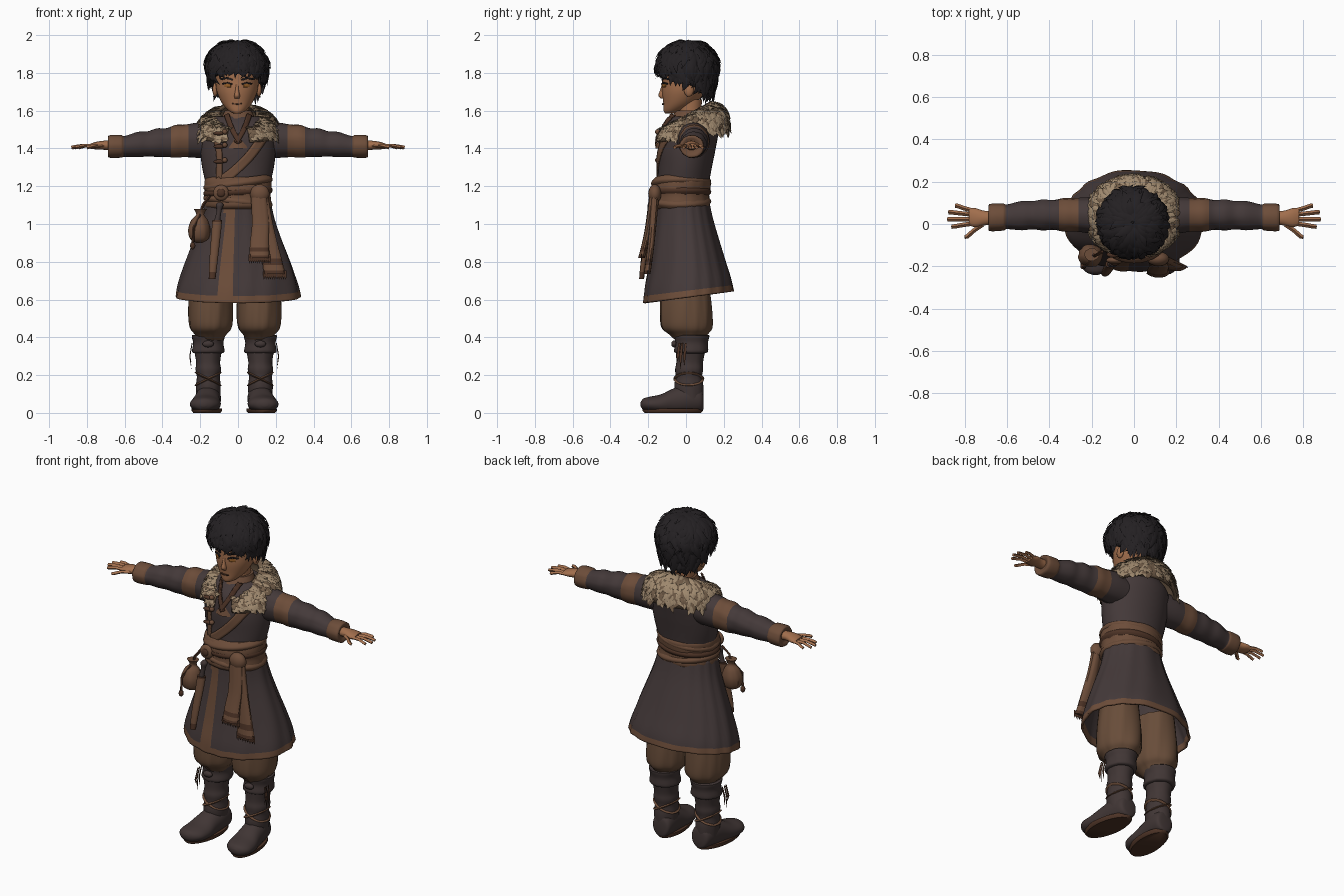
import bpy, bmesh, random
from math import sin, cos, pi, sqrt, atan2, radians
from mathutils import Vector, Matrix

random.seed(7)
if "Cube" in bpy.data.objects:
    bpy.data.objects.remove(bpy.data.objects["Cube"])


def material(name, *rgb):
    m = bpy.data.materials.new(name)
    m.use_nodes = True
    color = [(c / 255) ** 2.2 for c in rgb] + [1]
    m.diffuse_color = color
    shader = next(n for n in m.node_tree.nodes if n.type == 'BSDF_PRINCIPLED')
    shader.inputs["Base Color"].default_value = color
    shader.inputs["Roughness"].default_value = 0.9
    return m


COAT = material("charcoal cloth", 70, 60, 60)
TRIM = material("brown trim", 108, 78, 60)
LEATHER = material("dark leather", 78, 54, 42)
FUR = material("pale fur", 158, 136, 110)
FUR_DARK = material("shaded fur", 112, 92, 73)
HAIR = material("black hair", 40, 37, 39)
SKIN = material("skin", 160, 110, 78)
BOOT = material("boot hide", 67, 57, 56)
PANTS = material("pants cloth", 104, 78, 60)
AMBER = material("amber eyes", 150, 96, 45)


def build(name, verts, faces, mats, idx=None, thick=0, angle=50):
    me = bpy.data.meshes.new(name)
    me.from_pydata(verts, [], faces)
    for m in mats:
        me.materials.append(m)
    if idx:
        me.polygons.foreach_set("material_index", idx)
    bm = bmesh.new()
    bm.from_mesh(me)
    bmesh.ops.recalc_face_normals(bm, faces=bm.faces)
    bm.to_mesh(me)
    bm.free()
    ob = bpy.data.objects.new(name, me)
    bpy.context.collection.objects.link(ob)
    bpy.ops.object.select_all(action='DESELECT')
    ob.select_set(True)
    bpy.context.view_layer.objects.active = ob
    bpy.ops.object.shade_smooth_by_angle(angle=radians(angle))
    if thick:
        mod = ob.modifiers.new("thickness", 'SOLIDIFY')
        mod.thickness = thick
        mod.offset = 0
    return ob


def smooth_path(pts, sub):
    out = []
    for i in range(len(pts) - 1):
        a, b, c, d = (pts[max(0, min(len(pts) - 1, i + k))] for k in (-1, 0, 1, 2))
        for j in range(sub):
            t = j / sub
            out.append([q + t * (r - p) / 2 + t * t * (2 * p - 5 * q + 4 * r - s) / 2
                        + t ** 3 * (3 * q - p - 3 * r + s) / 2 for p, q, r, s in zip(a, b, c, d)])
    return out + [list(pts[-1])]


# Rings are (position, centre, centre, radius, radius) along the chosen axis.
def loft(name, rings, mats, axis='z', n=28, sub=4, folds=0, amp=0, rule=None, warp=None, thick=0):
    rs, verts, faces, idx = smooth_path(rings, sub), [], [], []
    place = {'z': lambda s, p, q: (p, q, s), 'x': lambda s, p, q: (s, p, q), 'y': lambda s, p, q: (p, s, q)}[axis]
    for i, (s, c, d, r, e) in enumerate(rs):
        for k in range(n):
            a = 2 * pi * k / n
            f = 1 + amp * cos(folds * a + 2 * sin(3 * a) + i * 0.2)
            v = Vector(place(s, c + r * f * sin(a), d - e * f * cos(a)))
            verts.append(warp(v) if warp else v)
    for i in range(len(rs) - 1):
        for k in range(n):
            face = [i * n + k, i * n + (k + 1) % n, (i + 1) * n + (k + 1) % n, (i + 1) * n + k]
            faces.append(face)
            mid = sum((verts[j] for j in face), Vector()) / 4
            idx.append(rule(mid, (i + 0.5) / (len(rs) - 1)) if rule else 0)
    if not thick:
        faces += [list(range(n)), list(range(len(verts) - n, len(verts)))]
        idx += [idx[0], idx[-1]]
    return build(name, verts, faces, mats, idx, thick)


def ball(name, loc, scale, mat):
    bm = bmesh.new()
    bmesh.ops.create_uvsphere(bm, u_segments=16, v_segments=10, radius=1,
                              matrix=Matrix.Translation(loc) @ Matrix.Diagonal((*scale, 1)))
    verts, faces = [v.co.copy() for v in bm.verts], [[v.index for v in f.verts] for f in bm.faces]
    bm.free()
    return build(name, verts, faces, [mat])


# Tapered strands share one mesh; each is (points, width, outward normal, material index).
def strands(name, items, mats, flat=0.4, taper=True):
    verts, faces, idx = [], [], []
    for pts, width, normal, m in items:
        pts, base = [Vector(p) for p in pts], len(verts)
        for i, p in enumerate(pts):
            t = i / (len(pts) - 1)
            w = width * (sin(pi * (0.25 + 0.74 * t)) if taper else 1) / 2
            along = (pts[min(i + 1, len(pts) - 1)] - pts[max(i - 1, 0)]).normalized()
            side = along.cross(Vector(normal)).normalized()
            up = side.cross(along) * flat
            verts += [p + side * w, p + up * w, p - side * w, p - up * w]
        rows = [[base + i * 4 + k for k in range(4)] for i in range(len(pts))]
        new = [[r[k], r[(k + 1) % 4], q[(k + 1) % 4], q[k]] for r, q in zip(rows, rows[1:]) for k in range(4)]
        new += [rows[0], rows[-1]]
        faces += new
        idx += [m] * len(new)
    return build(name, verts, faces, mats, idx, angle=60)


# Thin strip following (x, z) points on the front of a lofted shell.
def plate(name, path, width, shell, mat, lift=0.005):
    rs, verts = smooth_path(shell, 6), []
    pts = smooth_path(path, 8)
    for i, (x, z) in enumerate(pts):
        a, b = pts[max(i - 1, 0)], pts[min(i + 1, len(pts) - 1)]
        d = Vector((b[0] - a[0], b[1] - a[1])).normalized()
        for k in (-1, -0.5, 0, 0.5, 1):
            px, pz = x - d.y * width * k / 2, z + d.x * width * k / 2
            _, cx, cy, rx, ry = min(rs, key=lambda r: abs(r[0] - pz))
            verts.append((px, cy - lift - ry * sqrt(max(0, 1 - ((px - cx) / rx) ** 2)), pz))
    faces = [[i * 5 + k, i * 5 + k + 1, i * 5 + k + 6, i * 5 + k + 5] for i in range(len(pts) - 1) for k in range(4)]
    return build(name, verts, faces, [mat], thick=0.008)


# Coat body, skirt with trimmed hem, and belt
torso = [(1.08, 0, -.02, .165, .13), (1.2, 0, -.015, .17, .135), (1.3, 0, -.005, .19, .142),
         (1.4, 0, .005, .2, .152), (1.5, 0, .02, .19, .15), (1.57, 0, .03, .12, .1)]
loft("coat_body", torso, [COAT], n=40)


def skirt_rule(mid, t):
    angle = atan2(mid.x, -mid.y)
    return int(t > 0.86 or -0.44 < angle < -0.08)


loft("coat_skirt", [(1.12, 0, -.02, .165, .135), (1.0, 0, -.01, .195, .152), (.8, 0, .005, .27, .195),
                    (.68, 0, .012, .31, .225), (.61, 0, .015, .325, .235)], [COAT, TRIM], n=72, sub=5,
     folds=14, amp=.014, rule=skirt_rule, thick=.012,
     warp=lambda v: Vector((v.x, v.y, v.z + .26 * v.y * (1.12 - v.z))))
loft("waist_sash", [(1.08, 0, -.025, .165, .14), (1.1, 0, -.027, .176, .155), (1.15, 0, -.027, .172, .15),
                    (1.19, 0, -.027, .178, .155), (1.23, 0, -.02, .178, .15), (1.25, 0, -.02, .165, .135)],
     [TRIM], n=40, folds=9, amp=.012)
for z, tilt in ((1.215, .12), (1.12, -.1), (1.17, .05)):
    loft("sash_wrap", [(z - .028, 0, -.026, .165, .14), (z, 0, -.026, .184, .16), (z + .028, 0, -.026, .165, .14)],
         [LEATHER if tilt == .05 else TRIM], n=40, warp=lambda v: Vector((v.x, v.y, v.z + tilt * v.x)))
ball("belt_buckle", (-.09, -.172, 1.165), (.042, .018, .042), TRIM)
ball("buckle_boss", (-.09, -.186, 1.165), (.022, .01, .022), LEATHER)
ball("sash_knot", (.115, -.165, 1.16), (.052, .035, .05), TRIM)

# Crossed lapel, inner scarf and toggles
plate("lapel_trim", [(.16, 1.5), (.07, 1.37), (-.02, 1.28), (-.1, 1.22)], .05, torso, TRIM)
plate("chest_edge", [(-.13, 1.5), (-.1, 1.38), (-.1, 1.24)], .03, torso, TRIM)
loft("inner_scarf", [(1.4, 0, -.035, .1, .125), (1.5, 0, -.015, .1, .11), (1.56, 0, .01, .088, .09),
                     (1.6, 0, .02, .072, .075)], [TRIM], folds=5, amp=.02)
scarf = [(1.4, 0, -.035, .1, .125), (1.5, 0, -.015, .1, .11), (1.6, 0, .01, .08, .085)]
for s in (-1, 1):
    plate("scarf_fold", [(s * .06, 1.58), (s * .03, 1.5), (-s * .01, 1.43)], .025, scarf, LEATHER, .01)
for z in (1.33, 1.41, 1.48):
    ball("toggle", (-.1, -.145, z), (.03, .014, .011), LEATHER)
    ball("toggle_knot", (-.07, -.15, z + .008), (.014, .014, .014), TRIM)

# Sleeves, hands, trousers and boots, on both sides
for s, side in ((1, "left"), (-1, "right")):
    sleeve = [(s * .1, .03, 1.44, .09, .09), (s * .2, .04, 1.445, .085, .094), (s * .28, .043, 1.44, .079, .086),
              (s * .33, .043, 1.437, .081, .086), (s * .38, .043, 1.43, .072, .075), (s * .43, .043, 1.43, .074, .075),
              (s * .48, .042, 1.424, .066, .066), (s * .53, .04, 1.422, .068, .067), (s * .6, .034, 1.412, .057, .055),
              (s * .62, .032, 1.412, .063, .06), (s * .685, .03, 1.41, .063, .058), (s * .68, .03, 1.41, .035, .03)]
    loft(side + "_sleeve", sleeve, [COAT, TRIM], 'x', folds=5, amp=.025,
         rule=lambda c, t: int(.27 < abs(c.x) < .36 or abs(c.x) > .605))
    loft(side + "_palm", [(s * .66, .03, 1.415, .03, .026), (s * .71, .028, 1.417, .035, .024),
                          (s * .75, .03, 1.415, .045, .02), (s * .78, .034, 1.412, .04, .014)], [SKIN], 'x', n=16)
    fingers = []
    for y, tx, ty in ((.064, .845, .086), (.045, .877, .056), (.022, .882, .022), (.002, .862, -.012), (-.002, .8, -.06)):
        bx = .765 if tx > .81 else .715
        fingers.append(([(s * bx, y, 1.412), (s * (bx + tx) / 2, (y + ty) / 2, 1.415),
                         (s * (tx - .01), ty, 1.407), (s * tx, ty, 1.404)], .021, (0, 0, 1), 0))
    strands(side + "_fingers", fingers, [SKIN], .9, taper=False)
    cx = s * .128 - .017
    loft(side + "_trouser", [(.74, cx, 0, .1, .12), (.62, cx, 0, .113, .133), (.52, cx, .002, .117, .138),
                             (.45, cx, .005, .11, .132), (.415, cx, .012, .085, .1), (.38, cx, .02, .06, .07)],
         [PANTS], n=40, folds=9, amp=.03)
    cx = s * .138 - .02
    loft(side + "_boot_shaft", [(.07, cx, .02, .062, .07), (.14, cx, .015, .066, .076), (.19, cx, .015, .061, .07),
                                (.23, cx, .017, .067, .075), (.27, cx, .02, .063, .072), (.34, cx, .025, .075, .08)],
         [BOOT], folds=4, amp=.02)
    loft(side + "_boot_cuff", [(.315, cx, .028, .07, .07), (.325, cx, .028, .085, .09), (.37, cx, .03, .08, .086),
                               (.41, cx, .03, .088, .092), (.41, cx, .03, .06, .07)], [BOOT], folds=5, amp=.02)
    toe = lambda v: Vector((v.x - s * v.y * .1, v.y, max(v.z, .012)))
    loft(side + "_foot", [(.092, cx, .06, .03, .04), (.08, cx, .07, .055, .065), (.02, cx, .075, .066, .08),
                          (-.06, cx, .06, .07, .072), (-.13, cx, .047, .08, .052), (-.19, cx, .046, .076, .04),
                          (-.225, cx, .046, .05, .03), (-.24, cx, .046, .015, .012)], [BOOT], 'y', warp=toe)
    loft(side + "_sole", [(0, cx, -.07, .07, .15), (.012, cx, -.07, .08, .16), (.024, cx, -.07, .078, .158)],
         [LEATHER], sub=1, warp=lambda v: Vector((v.x - s * v.y * .1, v.y, v.z)))
    for tilt in (.5, -.5):
        loft(side + "_boot_lace", [(.172, cx, .015, .06, .068), (.18, cx, .015, .072, .082), (.188, cx, .015, .06, .068)],
             [TRIM], sub=2, warp=lambda v: Vector((v.x, v.y, v.z + tilt * (v.x - cx))))
    ball(side + "_cuff_knot", (cx, -.063, .365), (.03, .015, .018), BOOT)
    edge = cx + s * .085
    strands(side + "_cuff_tassel", [([(edge, y, .37), (edge + s * .012, y - .008, .3), (edge + s * .004, y - .01, z)],
                                     .016, (s, 0, 0), 0) for y, z in ((-.02, .23), (0, .25), (-.035, .27))], [LEATHER])

# Hanging sash tails with fringe
for name, rings in (("front_tail", [(1.14, .11, -.175, .04, .02), (1.0, .12, -.195, .043, .018), (.9, .115, -.215, .048, .018),
                                    (.82, .115, -.235, .053, .018)]),
                    ("side_tail", [(1.14, .13, -.165, .03, .02), (1.0, .15, -.175, .035, .018), (.85, .175, -.19, .048, .018),
                                   (.735, .195, -.205, .056, .018)])):
    loft(name, rings, [TRIM, LEATHER], n=24, folds=6, amp=.08, rule=lambda c, t: int(.74 < t < .8 or t > .88))
    z, x, y, w, _ = rings[-1]
    strands(name + "_fringe", [([(x + w * k / 5, y, z + .02), (x + w * k / 5, y, z - .01), (x + w * k / 4.8, y, z - .03)],
                                .014, (0, -1, 0), 0) for k in range(-5, 6)], [LEATHER])

# Pouch and sheathed knife
loft("pouch", [(.9, -.205, -.15, .015, .015), (.92, -.205, -.15, .048, .044), (.97, -.205, -.15, .058, .054),
               (1.02, -.203, -.148, .043, .04), (1.05, -.2, -.145, .02, .02), (1.08, -.2, -.145, .035, .03)],
     [TRIM], folds=7, amp=.04)
strands("pouch_cords", [([(-.15, -.13, 1.15), (-.185, -.15, 1.1), (-.2, -.145, 1.05)], .016, (0, -1, 0), 0),
                        ([(-.2, -.165, 1.05), (-.235, -.205, .98), (-.24, -.2, .88)], .014, (0, -1, 0), 0)],
        [LEATHER], 1, taper=False)
ball("cord_bead", (-.24, -.2, .885), (.014, .014, .02), LEATHER)
loft("knife_sheath", [(1.02, -.11, -.19, .026, .018), (.95, -.116, -.2, .025, .017), (.8, -.13, -.225, .022, .015),
                      (.71, -.137, -.235, .018, .013)], [TRIM, LEATHER], n=16, rule=lambda c, t: int(t < .12 or t > .85))
loft("knife_handle", [(1.02, -.11, -.19, .016, .014), (1.07, -.1, -.188, .013, .013), (1.1, -.097, -.186, .02, .018),
                      (1.115, -.096, -.184, .01, .01)], [BOOT], n=16)

# Head, neck and face
face = [(1.585, -.005, -.085, .018, .025), (1.6, -.005, -.068, .045, .05), (1.64, -.005, -.035, .08, .085),
        (1.7, -.005, -.012, .107, .115), (1.76, -.005, 0, .115, .126), (1.82, -.005, .01, .118, .135),
        (1.9, -.005, .01, .09, .11)]
loft("head", face, [SKIN], n=36)
loft("neck", [(1.46, 0, .02, .065, .065), (1.56, 0, .02, .058, .06), (1.66, 0, .02, .06, .065)], [SKIN])
loft("nose", [(1.665, -.005, -.125, .012, .008), (1.68, -.005, -.126, .015, .02), (1.71, -.005, -.125, .009, .012),
              (1.745, -.005, -.122, .006, .004)], [SKIN], n=12)
plate("mouth", [(-.03, 1.637), (-.005, 1.634), (.02, 1.637)], .006, face, LEATHER, .003)
for s, side in ((1, "left"), (-1, "right")):
    x = -.005
    plate(side + "_eye", [(x + s * .034, 1.733), (x + s * .064, 1.733)], .018, face, AMBER, .002)
    plate(side + "_lash", [(x + s * .026, 1.74), (x + s * .05, 1.747), (x + s * .077, 1.742)], .007, face, HAIR, .004)
    plate(side + "_brow", [(x + s * .024, 1.763), (x + s * .055, 1.772), (x + s * .085, 1.766)], .009, face, HAIR, .003)
    ball(side + "_ear", (x + s * .116, .015, 1.71), (.014, .026, .036), SKIN)


# Hair cap and tousled locks
def low(a):
    return 1.78 + .9 * (1 - cos(a)) / 2


def scalp(a, p, k=1.0):
    wide = sin(p) if p < 1.57 else 1 - (p - 1.57) * .22
    high = cos(p) if p < 1.57 else 1.57 - p
    return Vector((k * .163 * wide * sin(a) - .005, .008 - k * .163 * wide * cos(a), 1.822 + .15 * k * high))


n, m = 32, 12
cap = [scalp(2 * pi * i / n, (low(2 * pi * i / n) - .1) * j / m, .94) for j in range(m + 1) for i in range(n)]
build("hair_cap", cap, [[j * n + i, j * n + (i + 1) % n, (j + 1) * n + (i + 1) % n, (j + 1) * n + i]
                        for j in range(m) for i in range(n)], [HAIR], thick=.02)
locks = []
for i in range(460):
    a = random.uniform(-pi, pi)
    start = random.uniform(.05, low(a) - .35)
    end = min(start + random.uniform(.5, .9), low(a) + random.uniform(-.1, .18))
    drift, flick = random.uniform(-.35, .35), random.choice((1, 1.02, 1.04, 1.1))
    pts = [scalp(a + drift * t * t, start + (end - start) * t, .94 + .09 * sin(pi * t * .7) + (flick - 1) * t * t)
           for t in (0, .25, .5, .75, 1)]
    locks.append((pts, random.uniform(.022, .042), scalp(a, start) - Vector((0, 0, 1.822)), 0))
strands("hair_locks", locks, [HAIR])


# Fur collar, open at the front
def collar(a, t, lift=0.0):
    c = (1 + cos(a)) / 2
    inner = Vector((.095 * sin(a), .03 + .1 * cos(a), 1.49 + .15 * c ** .7))
    outer = Vector((.215 * sin(a), .035 + .185 * cos(a), 1.43 + .06 * c))
    out = Vector((sin(a), cos(a), .9)).normalized()
    return inner.lerp(outer, t) + out * (.035 * sin(pi * t) + lift)


n, m, reach = 40, 6, 2.85
grid = [collar(reach * (2 * i / n - 1), j / m) for j in range(m + 1) for i in range(n + 1)]
build("fur_collar", grid, [[j * (n + 1) + i, j * (n + 1) + i + 1, (j + 1) * (n + 1) + i + 1, (j + 1) * (n + 1) + i]
                           for j in range(m) for i in range(n)], [FUR_DARK], thick=.02)
tufts = []
for i in range(640):
    a, t = random.uniform(-reach, reach), random.uniform(-.05, .9)
    d, e = random.uniform(-.18, .18), random.uniform(.22, .36)
    pts = [collar(a + d * k, t + e * k, .004 + .022 * k) for k in (0, .35, .7, 1)]
    tufts.append((pts, random.uniform(.022, .036), (sin(a), cos(a), .9), int(random.random() < .25)))
strands("fur_tufts", tufts, [FUR, FUR_DARK])
